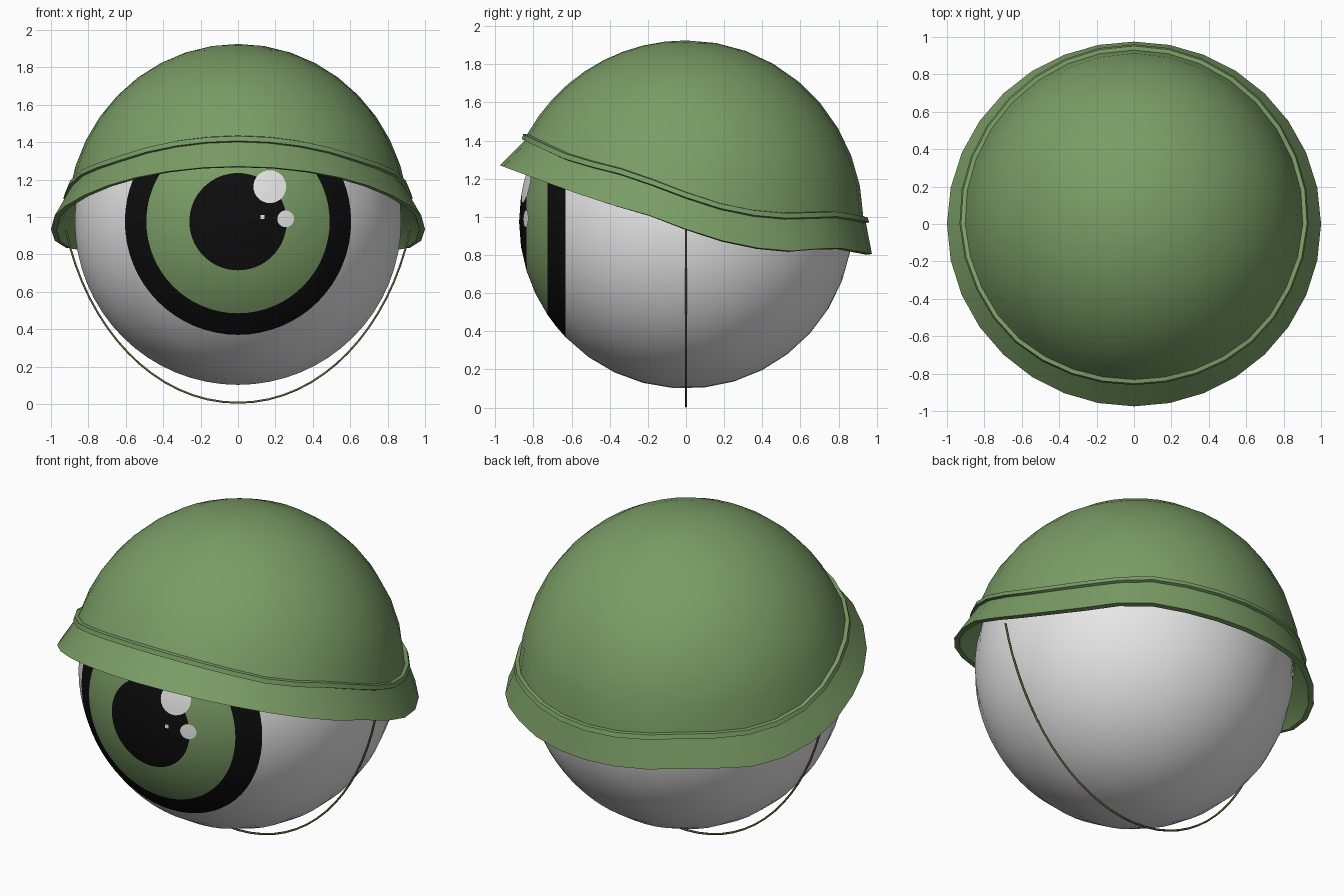
import bpy, bmesh
from math import sin, cos, acos, asin, pi, radians, sqrt

if "Cube" in bpy.data.objects:
    bpy.data.objects.remove(bpy.data.objects["Cube"])

R, CZ = 0.875, 0.975          # eyeball radius and centre height


def material(name, rgb):
    m = bpy.data.materials.new(name)
    m.diffuse_color = (*rgb, 1)
    m.use_nodes = True
    m.node_tree.nodes["Principled BSDF"].inputs["Base Color"].default_value = m.diffuse_color
    return m


WHITE = material("white", (0.8, 0.8, 0.8))
BLACK = material("black", (0.004, 0.004, 0.004))
GREEN = material("green", (0.195, 0.335, 0.132))
BROWN = material("strap_brown", (0.13, 0.095, 0.035))


def finish(name, bm, mats, angle=35):
    me = bpy.data.meshes.new(name)
    bm.to_mesh(me)
    bm.free()
    ob = bpy.data.objects.new(name, me)
    bpy.context.collection.objects.link(ob)
    for m in mats:
        me.materials.append(m)
    bpy.ops.object.select_all(action='DESELECT')
    ob.select_set(True)
    bpy.context.view_layer.objects.active = ob
    bpy.ops.object.shade_smooth_by_angle(angle=radians(angle))
    return ob


def skin(bm, columns, slots=None):
    """Join closed neighbouring columns of points into quads."""
    cols = [[bm.verts.new(p) for p in c] for c in columns]
    for i, a in enumerate(cols):
        b = cols[(i + 1) % len(cols)]
        for k in range(len(a) - 1):
            f = bm.faces.new((a[k], a[k + 1], b[k + 1], b[k]))
            f.material_index = slots[k] if slots else 0
    bmesh.ops.remove_doubles(bm, verts=bm.verts, dist=1e-5)


# Eyeball: rings around the gaze axis, edges placed on the iris borders
angles, slots, start = [0.0], [], 0.0
for end, steps, slot in ((asin(0.26 / R), 2, 1), (asin(0.49 / R), 2, 2),
                         (asin(0.605 / R), 2, 1), (pi, 13, 0)):
    for s in range(1, steps + 1):
        angles.append(start + (end - start) * s / steps)
        slots.append(slot)
    start = end
N = 64
bm = bmesh.new()
skin(bm, [[(R * sin(a) * cos(2 * pi * i / N), -R * cos(a),
            CZ + R * sin(a) * sin(2 * pi * i / N)) for a in angles]
          for i in range(N)], slots)
bmesh.ops.recalc_face_normals(bm, faces=bm.faces)
finish("eyeball", bm, [WHITE, BLACK, GREEN], 60)


# Highlights: thin round plates lying on the eyeball
def highlight(name, cx, cz, r, n):
    def point(x, z):
        return (x, -sqrt((R + 0.004) ** 2 - x * x - (z - CZ) ** 2), z)
    bm = bmesh.new()
    mid = bm.verts.new(point(cx, cz))
    rings = [[bm.verts.new(point(cx + q * r * cos(2 * pi * (i + .5) / n),
                                 cz + q * r * sin(2 * pi * (i + .5) / n)))
              for i in range(n)] for q in (0.5, 1)]
    for i in range(n):
        j = (i + 1) % n
        bm.faces.new((mid, rings[0][i], rings[0][j]))
        bm.faces.new((rings[0][i], rings[1][i], rings[1][j], rings[0][j]))
    finish(name, bm, [WHITE], 60)


highlight("large_highlight", 0.17, 1.162, 0.088, 24)
highlight("small_highlight", 0.255, 0.99, 0.045, 20)
highlight("tiny_highlight", 0.13, 1.0, 0.015, 4)


# Helmet: dome, raised band and flared brim, heights vary from front to back
def lerp(table, t):
    for (a, u), (b, v) in zip(table, table[1:]):
        if t <= b:
            return u + (v - u) * (t - a) / (b - a)
    return table[-1][1]


BAND = [(-1, 1.435), (-.67, 1.318), (-.32, 1.24), (0, 1.13), (.2, 1.07),
        (.37, 1.037), (.57, 1.02), (.85, 1.03), (1, 1.0)]
EDGE = [(-1, 1.27), (-.8, 1.2), (-.6, 1.13), (-.4, 1.065), (-.2, 1.01),
        (0, .935), (.2, .872), (.36, .838), (.55, .82), (.8, .84), (1, .805)]
columns = []
for i in range(32):
    c, t = cos(2 * pi * i / 32), sin(2 * pi * i / 32)
    zb, ze = lerp(BAND, t), lerp(EDGE, t)
    rad = 0.915 + 0.025 * t * t - 0.01 * t
    top = acos((zb - CZ) / 0.95)
    prof = [(rad * sin(top * k / 9), CZ + 0.95 * cos(top * k / 9))
            for k in range(10)]
    rb = prof[-1][0]
    re = 1.0 - 0.025 * t * t
    prof += [(rb + .022, zb - .002), (rb + .03, zb - .028), (rb + .014, zb - .034),
             (re, ze), (re - .03, ze - .004), (rb - .025, zb - .04),
             (rb - .09, zb)]
    columns.append([(r * c, r * t, z) for r, z in prof])
bm = bmesh.new()
skin(bm, columns)
bmesh.ops.recalc_face_normals(bm, faces=bm.faces)
top_face = max(bm.faces, key=lambda f: f.calc_center_median().z)
if top_face.normal.z < 0:
    bmesh.ops.reverse_faces(bm, faces=bm.faces)
finish("helmet", bm, [GREEN])

# Chin strap: thin cord hanging under the eyeball
cu = bpy.data.curves.new("chin_strap", 'CURVE')
cu.dimensions = '3D'
cu.bevel_depth = 0.006
cu.bevel_resolution = 1
cu.resolution_u = 16
sp = cu.splines.new('BEZIER')
sp.bezier_points.add(2)
for p, (x, z, lx, lz, rx, rz) in zip(sp.bezier_points, (
        (-.92, .93, -.96, 1.05, -.81, .41),
        (0, .007, -.45, .007, .45, .007),
        (.92, .93, .81, .41, .96, 1.05))):
    p.handle_left_type = p.handle_right_type = 'FREE'
    p.co = (x, 0, z)
    p.handle_left = (lx, 0, lz)
    p.handle_right = (rx, 0, rz)
cu.materials.append(BROWN)
bpy.context.collection.objects.link(bpy.data.objects.new("chin_strap", cu))
